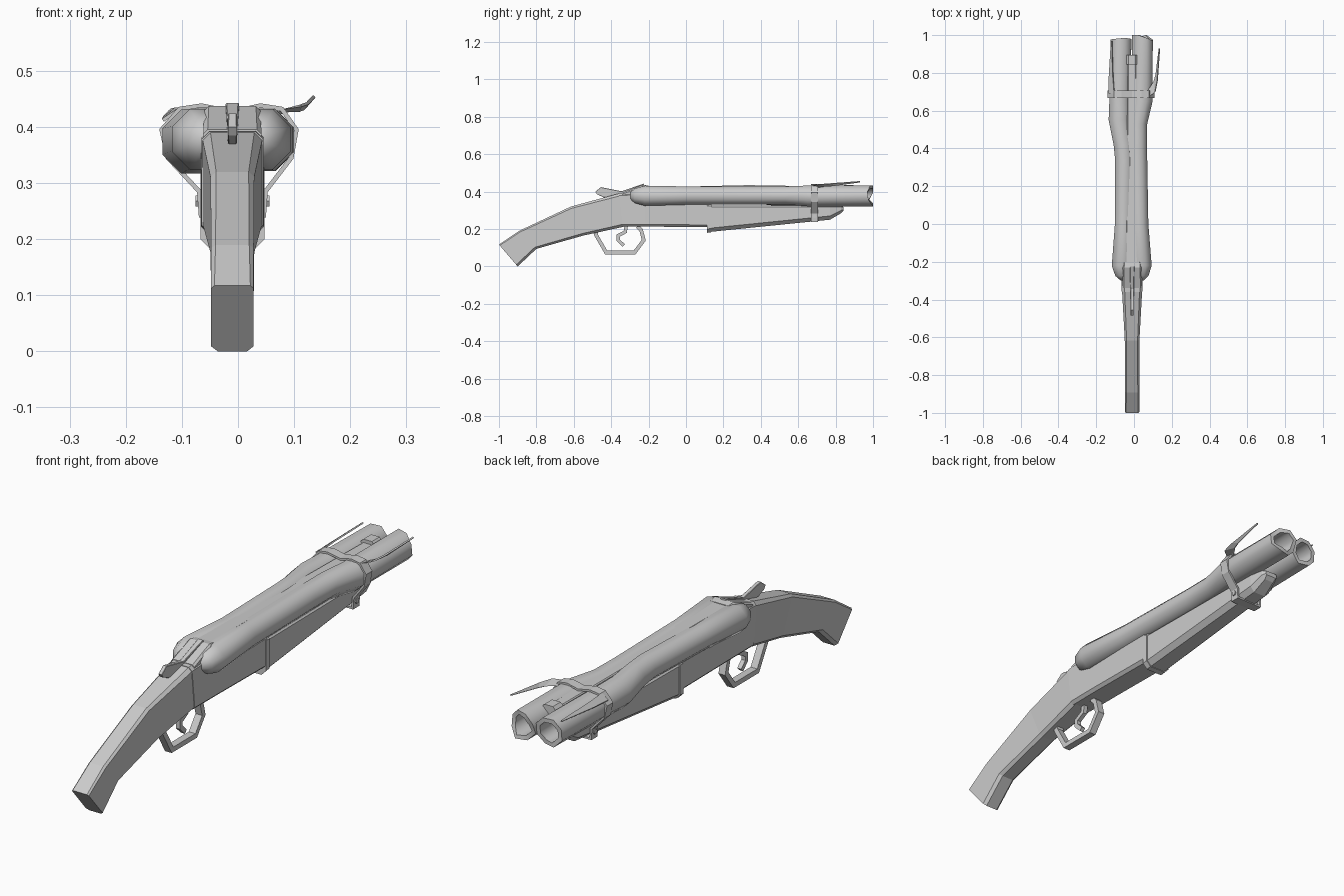
import bpy, math
from mathutils import Vector as V

if "Cube" in bpy.data.objects:
    bpy.data.objects.remove(bpy.data.objects["Cube"])

CX = -0.01  # centre plane of the gun


def mesh_obj(name, verts, faces, smooth=None):
    me = bpy.data.meshes.new(name)
    me.from_pydata([tuple(v) for v in verts], [], faces)
    import bmesh
    bm = bmesh.new()
    bm.from_mesh(me)
    bmesh.ops.recalc_face_normals(bm, faces=bm.faces)
    bm.to_mesh(me)
    bm.free()
    if smooth:
        for p in me.polygons:
            p.use_smooth = True
        me.set_sharp_from_angle(angle=math.radians(smooth))
    ob = bpy.data.objects.new(name, me)
    bpy.context.collection.objects.link(ob)
    return ob


def skin(name, rings, closed=False, smooth=None):
    """Join equal-length rings into a solid."""
    n, m = len(rings[0]), len(rings)
    verts = [v for r in rings for v in r]
    faces = []
    for i in range(m if closed else m - 1):
        a, b = i * n, (i + 1) % m * n
        faces += [(a + k, a + (k + 1) % n, b + (k + 1) % n, b + k) for k in range(n)]
    if not closed:
        faces += [tuple(range(n)), tuple(range((m - 1) * n, m * n))]
    return mesh_obj(name, verts, faces, smooth)


def loft(name, sections):
    """Sections: top (y,z), bottom (y,z), half width, top chamfer, bottom chamfer."""
    rings = []
    for t, b, w, ct, cb in sections:
        t, b = V((0, *t)), V((0, *b))
        u = (t - b).normalized()
        half = [(w - cb, b), (w, b + u * cb), (w, t - u * ct), (w - ct, t)]
        rings.append([p + V((CX + x, 0, 0)) for x, p in half]
                     + [p + V((CX - x, 0, 0)) for x, p in reversed(half)])
    return skin(name, rings)


def sweep(name, pts, side, hw, ht, closed=False):
    """Flat ribbon along a planar path, with mitred corners."""
    pts, side, n = [V(p) for p in pts], V(side), len(pts)
    rings = []
    for i, p in enumerate(pts):
        a = pts[i - 1] if i or closed else p
        b = pts[(i + 1) % n] if i < n - 1 or closed else p
        d1 = (p - a).normalized() if a != p else (b - p).normalized()
        d2 = (b - p).normalized() if b != p else d1
        t = (d1 + d2).normalized()
        nrm = t.cross(side) * ht / max(0.6, t.dot(d1))
        s = side * hw
        rings.append([p + nrm + s, p + nrm - s, p - nrm - s, p - nrm + s])
    return skin(name, rings, closed)


def barrel(name, path, jag):
    """Octagonal tube; path rows: y, x, z, radius. The muzzle edge is uneven."""
    def ring(y, x, z, r, j=None):
        return [V((x + r * math.cos(math.pi * (k + .5) / 4), y - (j[k] if j else 0),
                   z + r * math.sin(math.pi * (k + .5) / 4))) for k in range(8)]
    y, x, z, r = path[-1]
    rings = [ring(*p) for p in path[:-1]] + [ring(y, x, z, r, jag)]
    rings += [ring(y, x, z, r * .7, jag), ring(y - .2, x, z, r * .7)]
    return skin(name, rings, smooth=50)


# wooden stock, swept down to the butt
loft("stock", [((-1.0, .117), (-.90, 0), .038, .006, .012),
               ((-.893, .19), (-.80, .094), .038, .008, .012),
               ((-.616, .32), (-.55, .165), .039, .01, .012),
               ((-.36, .39), (-.33, .213), .053, .014, .014)])

# receiver and raised breech block
loft("receiver", [((-.36, .392), (-.34, .213), .055, .014, .012),
                  ((-.22, .40), (-.22, .213), .056, .014, .012),
                  ((-.19, .38), (-.19, .213), .056, .014, .012),
                  ((.12, .36), (.12, .21), .056, .014, .012)])
loft("breech_block", [((-.34, .395), (-.34, .36), .052, .008, .004),
                      ((-.23, .437), (-.24, .36), .050, .008, .004),
                      ((-.20, .432), (-.20, .36), .048, .008, .004)])

# fore-end under the barrels, with its collar
loft("fore_end", [((.13, .325), (.13, .185), .054, .006, .02),
                  ((.77, .325), (.77, .25), .047, .006, .02),
                  ((.83, .325), (.83, .285), .036, .006, .015),
                  ((.843, .318), (.843, .30), .028, .004, .004)])
loft("fore_end_collar", [((.112, .33), (.112, .18), .057, .006, .02),
                         ((.135, .33), (.135, .183), .057, .006, .02)])

# bent barrels with dented muzzles
barrel("left_barrel", [(-.298, -.055, .378, .018), (-.275, -.060, .378, .042),
                       (-.22, -.064, .378, .058), (0, -.053, .379, .052),
                       (.34, -.051, .386, .053), (.42, -.057, .382, .055),
                       (.55, -.077, .374, .062), (.65, -.075, .375, .060),
                       (.985, -.069, .375, .060)],
       [.005, 0, .004, .008, .012, .004, .016, .01])
barrel("right_barrel", [(-.298, .035, .378, .018), (-.275, .038, .378, .042),
                        (-.22, .040, .378, .058), (0, .027, .379, .053),
                        (.40, .021, .379, .052), (.53, .022, .380, .052),
                        (.65, .043, .377, .060), (1.0, .044, .377, .060)],
       [.03, .015, 0, .0, .02, .012, .0, .024])

# rib between the barrels and front sight
loft("top_rib", [((-.21, .43), (-.21, .36), .034, .004, .004),
                 ((.4, .425), (.4, .36), .028, .004, .004),
                 ((.87, .422), (.87, .36), .022, .004, .004)])
loft("front_sight", [((.845, .436), (.845, .40), .031, .012, .004),
                     ((.895, .436), (.895, .40), .031, .012, .004)])

# opening lever on the tang
loft("top_lever", [((-.485, .40), (-.475, .385), .008, .001, .001),
                   ((-.455, .424), (-.44, .37), .008, .002, .002),
                   ((-.345, .402), (-.345, .365), .009, .002, .002),
                   ((-.225, .443), (-.225, .40), .012, .002, .002)])

# trigger guard and trigger
guard = [(-.478, .20), (-.482, .17), (-.427, .075), (-.275, .075), (-.226, .14), (-.24, .195), (-.26, .215)]
sweep("trigger_guard", [(CX, y, z) for y, z in guard], (1, 0, 0), .015, .010)
trigger = [(-.32, .215), (-.325, .185), (-.362, .165), (-.362, .14), (-.333, .112)]
sweep("trigger", [(CX, y, z) for y, z in trigger], (1, 0, 0), .009, .009)

# metal strap wrapped round barrels and fore-end
strap = [(.046, .243), (.049, .285), (.095, .345), (.104, .395), (.078, .432), (.04, .438), (-.01, .427),
         (-.065, .438), (-.104, .432), (-.136, .395), (-.125, .345), (-.069, .285), (-.066, .243)]
sweep("strap", [(x, .687, z) for x, z in strap], (0, 1, 0), .02, .004, closed=True)
for side, x in (("left", -.069), ("right", .049)):
    bpy.ops.mesh.primitive_cylinder_add(vertices=6, radius=.011, depth=.014, location=(x, .687, .268),
                                        rotation=(0, math.pi / 2, 0))
    bpy.context.object.name = side + "_strap_bolt"


def spike(name, rows):
    """Tapered blade; rows: two edge points of the blade."""
    rings = []
    for a, b in rows:
        a, b = V(a), V(b)
        n = (b - a).cross(V((0, 1, 0))).normalized() * .003
        rings.append([a + n, b + n, b - n, a - n])
    return skin(name, rings)


# torn strap ends forming spikes
spike("right_spike", [((.072, .67, .428), (.076, .708, .424)),
                      ((.112, .70, .438), (.106, .755, .428)),
                      ((.124, .76, .442), (.116, .79, .432)),
                      ((.136, .93, .455), (.133, .93, .451))])
spike("left_spike", [((-.134, .69, .412), (-.104, .69, .432)),
                     ((-.132, .78, .416), (-.111, .78, .432)),
                     ((-.121, .97, .428), (-.117, .97, .431))])
